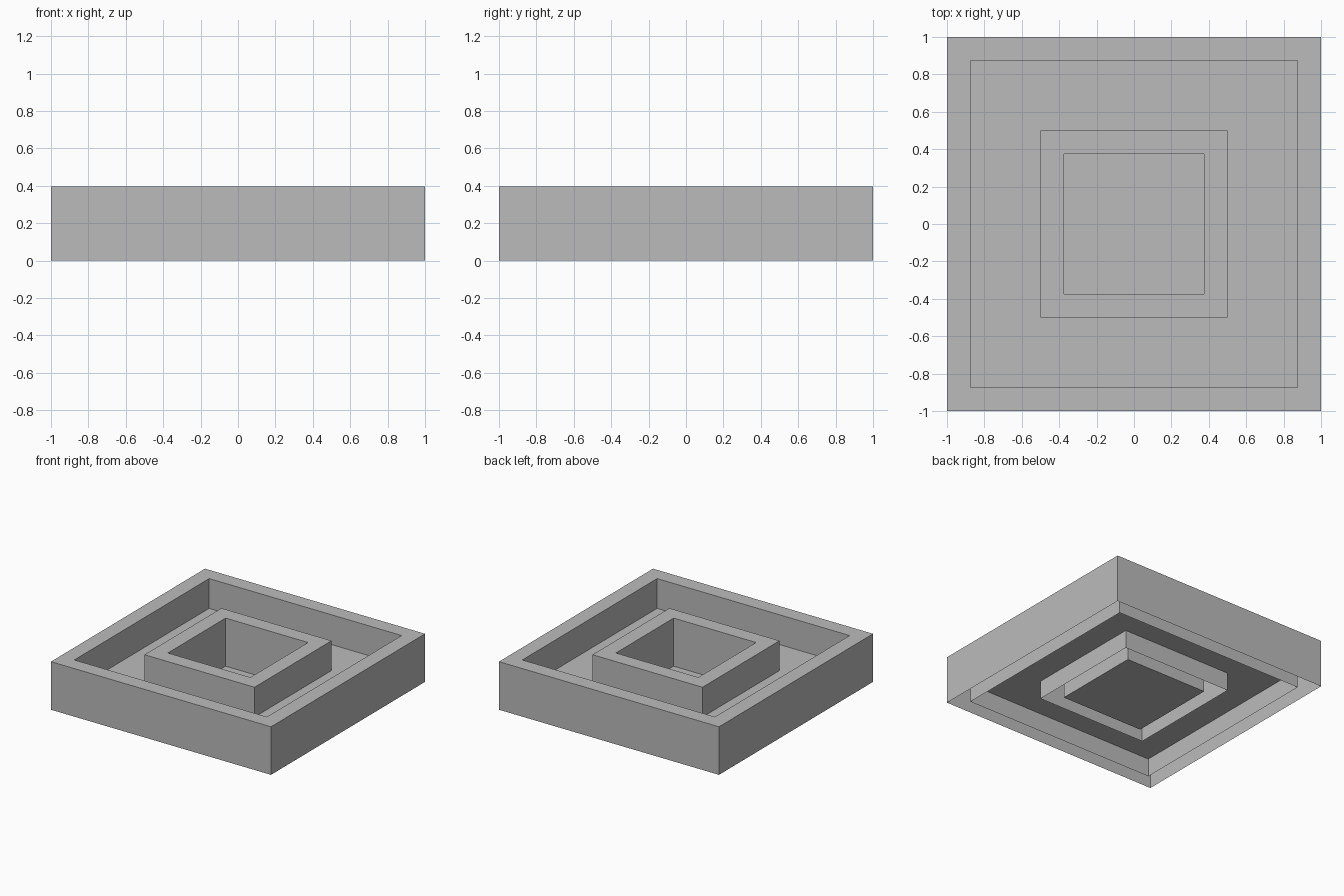
import bpy
import bmesh

if "Cube" in bpy.data.objects:
    bpy.data.objects.remove(bpy.data.objects["Cube"], do_unlink=True)

TOP, MOAT = 0.395, 0.15

grey = bpy.data.materials.new("plain grey")
grey.use_nodes = True
colour = (0.5, 0.5, 0.5, 1)
grey.diffuse_color = colour
grey.node_tree.nodes["Principled BSDF"].inputs["Base Color"].default_value = colour


def stepped_shell(name, profile, floor=False):
    """Sweep (half width, height) points round a square; optionally cap the last ring."""
    bm = bmesh.new()
    rings = [[bm.verts.new((sx * r, sy * r, z))
              for sx, sy in ((-1, -1), (1, -1), (1, 1), (-1, 1))]
             for r, z in profile]
    for a, b in zip(rings, rings[1:]):
        for i in range(4):
            j = (i + 1) % 4
            bm.faces.new((a[i], a[j], b[j], b[i]))
    if floor:
        bm.faces.new(rings[-1])
    mesh = bpy.data.meshes.new(name)
    bm.to_mesh(mesh)
    bm.free()
    mesh.materials.append(grey)
    obj = bpy.data.objects.new(name, mesh)
    bpy.context.collection.objects.link(obj)
    return obj


# Outer rim: hollow wall, open underneath
stepped_shell("outer_rim", [(1, 0), (1, TOP), (0.875, TOP), (0.875, 0)])
# Raised floor between the two walls
stepped_shell("channel_floor", [(0.875, MOAT), (0.5, MOAT)])
# Inner wall, also open underneath, with the low floor it encloses
stepped_shell("inner_wall_and_floor",
              [(0.5, 0), (0.5, TOP), (0.375, TOP), (0.375, 0)], floor=True)
